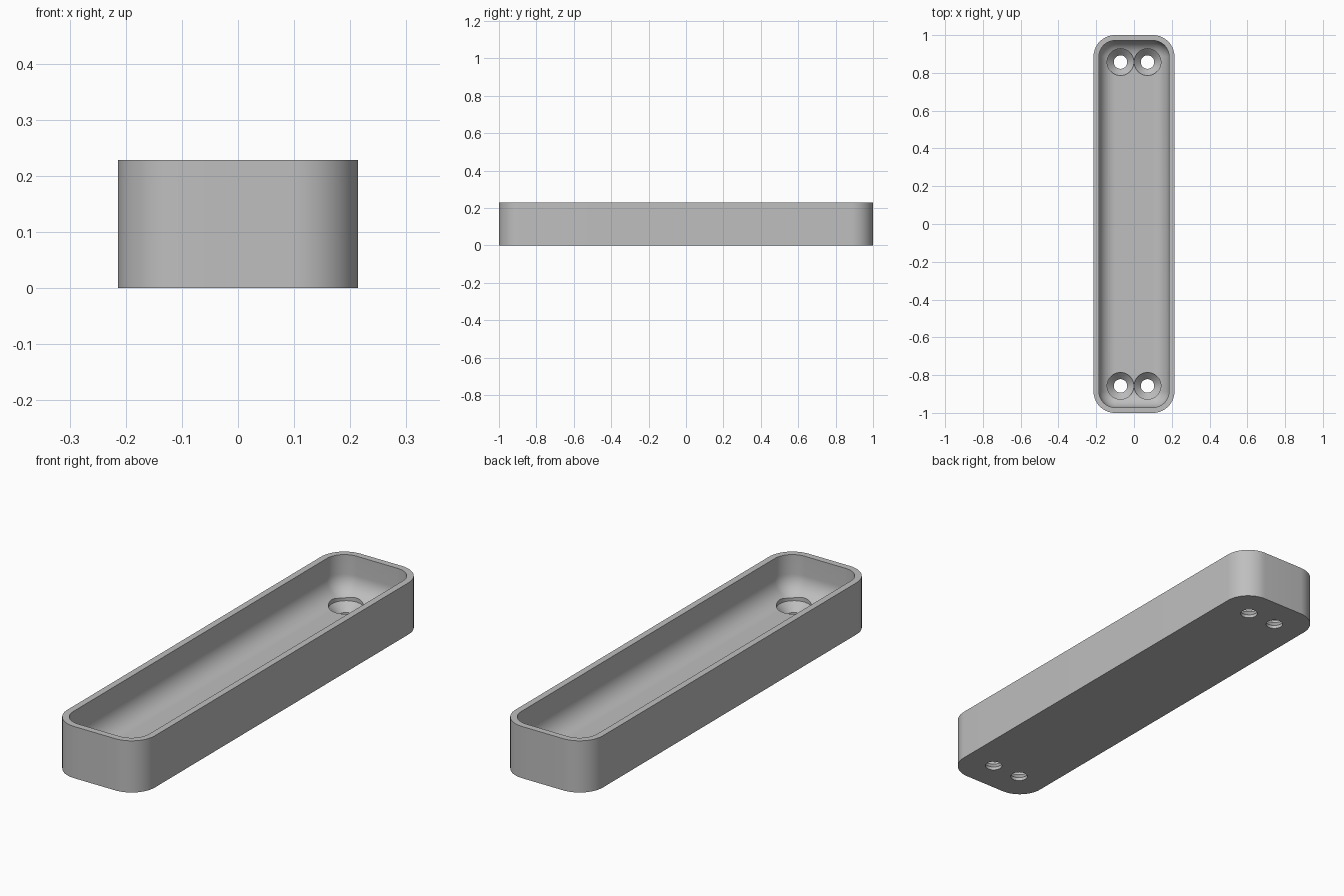
import bpy, bmesh, math
from mathutils import Matrix

cube = bpy.data.objects.get("Cube")
if cube:
    bpy.data.objects.remove(cube, do_unlink=True)

UNIT = 2 / 70                      # tray is 15 x 70 x 8 units
HALF_X, HALF_Y, HEIGHT = 7.5 * UNIT, 35 * UNIT, 8 * UNIT
CORNER, WALL, FLOOR = 4 * UNIT, UNIT, 2 * UNIT
FILLET = CORNER - WALL
SEGMENTS = 14

grey = bpy.data.materials.new("light grey")
grey.use_nodes = True
colour = (0.52, 0.52, 0.52, 1)
grey.diffuse_color = colour
grey.node_tree.nodes["Principled BSDF"].inputs["Base Color"].default_value = colour


def rounded_loop(bm, inset, z):
    """Ring of vertices around a rounded rectangle."""
    radius = max(CORNER - inset, 0)
    cx, cy = HALF_X - CORNER, HALF_Y - CORNER
    ring = []
    for q, (sx, sy) in enumerate([(1, 1), (-1, 1), (-1, -1), (1, -1)]):
        for i in range(SEGMENTS + 1):
            a = math.pi / 2 * (q + i / SEGMENTS)
            ring.append(bm.verts.new((sx * cx + radius * math.cos(a),
                                      sy * cy + radius * math.sin(a), z)))
    return ring


def skin(bm, rings):
    """Join rings with quads and cap both ends."""
    n = len(rings[0])
    for low, high in zip(rings, rings[1:]):
        for i in range(n):
            j = (i + 1) % n
            bm.faces.new((low[i], low[j], high[j], high[i]))
    bm.faces.new(rings[0][::-1])
    bm.faces.new(rings[-1])


def finish(bm, name):
    bmesh.ops.remove_doubles(bm, verts=bm.verts, dist=1e-5)
    bmesh.ops.recalc_face_normals(bm, faces=bm.faces)
    mesh = bpy.data.meshes.new(name)
    bm.to_mesh(mesh)
    bm.free()
    mesh.materials.append(grey)
    obj = bpy.data.objects.new(name, mesh)
    bpy.context.collection.objects.link(obj)
    return obj


# Tray shell: outer wall, rim, inner wall, rounded floor edge
bm = bmesh.new()
profile = [(0, 0), (0, HEIGHT), (WALL, HEIGHT)]
for i in range(SEGMENTS + 1):
    a = math.pi / 2 * i / SEGMENTS
    profile.append((WALL + FILLET * (1 - math.cos(a)),
                    FLOOR + FILLET * (1 - math.sin(a))))
skin(bm, [rounded_loop(bm, inset, z) for inset, z in profile])
tray = finish(bm, "tray")

# Countersunk screw hole cutters, two at each end
bm = bmesh.new()
SIDES = 48
hole, head = 1.25 * UNIT, 2.48 * UNIT
steps = [(hole, -UNIT), (hole, UNIT / 2), (head, 1.75 * UNIT), (head, 4 * UNIT)]
for sx in (-1, 1):
    for sy in (-1, 1):
        rings = []
        for r, z in steps:
            ring = bmesh.ops.create_circle(
                bm, segments=SIDES, radius=r,
                matrix=Matrix.Translation((sx * 2.5 * UNIT, sy * 30 * UNIT, z)))
            rings.append(ring["verts"])
        skin(bm, rings)
cutter = finish(bm, "screw_hole_cutter")

cut = tray.modifiers.new("screw holes", "BOOLEAN")
cut.operation = "DIFFERENCE"
cut.solver = "EXACT"
cut.object = cutter

# Apply the cut, then drop the cutter
bpy.context.view_layer.update()
cut_mesh = bpy.data.meshes.new_from_object(
    tray.evaluated_get(bpy.context.evaluated_depsgraph_get()))
tray.modifiers.clear()
tray.data = cut_mesh
bpy.data.objects.remove(cutter, do_unlink=True)

bpy.ops.object.select_all(action="DESELECT")
tray.select_set(True)
bpy.context.view_layer.objects.active = tray
bpy.ops.object.shade_smooth_by_angle(angle=math.radians(30))
